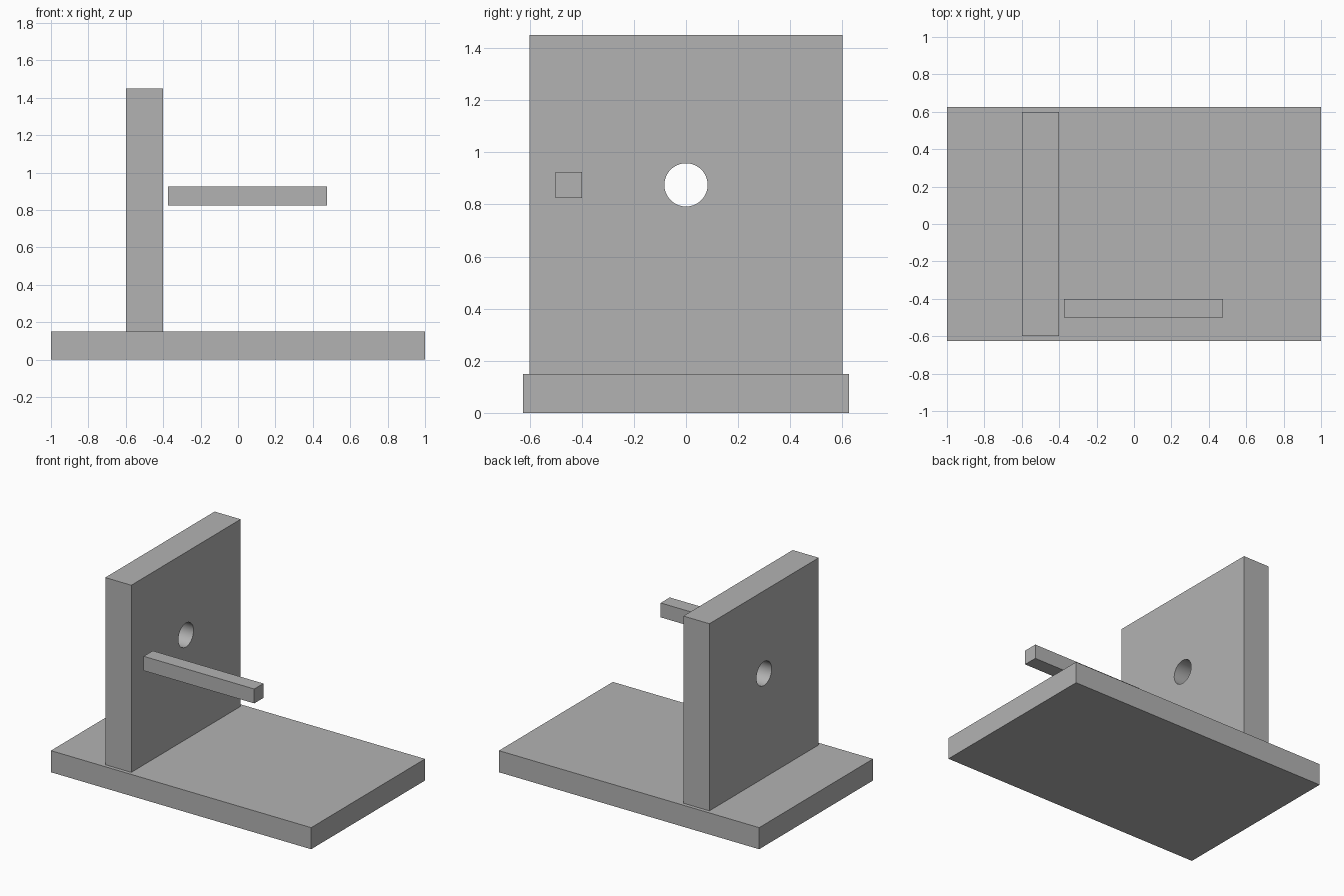
import bpy
import math

cube = bpy.data.objects.get("Cube")
if cube:
    bpy.data.objects.remove(cube, do_unlink=True)

# Single plain grey
grey = bpy.data.materials.new("plain grey")
grey.use_nodes = True
colour = (0.45, 0.45, 0.45, 1)
grey.diffuse_color = colour
grey.node_tree.nodes["Principled BSDF"].inputs["Base Color"].default_value = colour


def box(name, low, high):
    """Add a box spanning two opposite corners."""
    centre = [(a + b) / 2 for a, b in zip(low, high)]
    size = [b - a for a, b in zip(low, high)]
    bpy.ops.mesh.primitive_cube_add(size=1, location=centre)
    obj = bpy.context.object
    obj.name = name
    obj.scale = size
    bpy.ops.object.transform_apply(location=False, rotation=False, scale=True)
    obj.data.materials.append(grey)
    return obj


# Base slab and free-standing bar
box("base_plate", (-1, -0.625, 0), (1, 0.625, 0.15))
box("side_bar", (-0.375, -0.5, 0.825), (0.475, -0.4, 0.925))

# Upright panel with a round through hole
panel = box("upright_panel", (-0.6, -0.6, 0.15), (-0.4, 0.6, 1.45))
bpy.ops.mesh.primitive_cylinder_add(vertices=64, radius=0.083, depth=0.5,
                                    location=(-0.5, 0, 0.875),
                                    rotation=(0, math.pi / 2, 0))
cutter = bpy.context.object
cutter.name = "hole_cutter"
cutter.hide_render = True
cutter.data.materials.append(grey)

bore = panel.modifiers.new("bore", 'BOOLEAN')
bore.operation = 'DIFFERENCE'
bore.solver = 'EXACT'
bore.object = cutter
bpy.ops.object.select_all(action='DESELECT')
panel.select_set(True)
bpy.context.view_layer.objects.active = panel
bpy.ops.object.modifier_apply(modifier=bore.name)
bpy.data.objects.remove(cutter, do_unlink=True)
bpy.ops.object.shade_smooth_by_angle(angle=math.radians(30))
